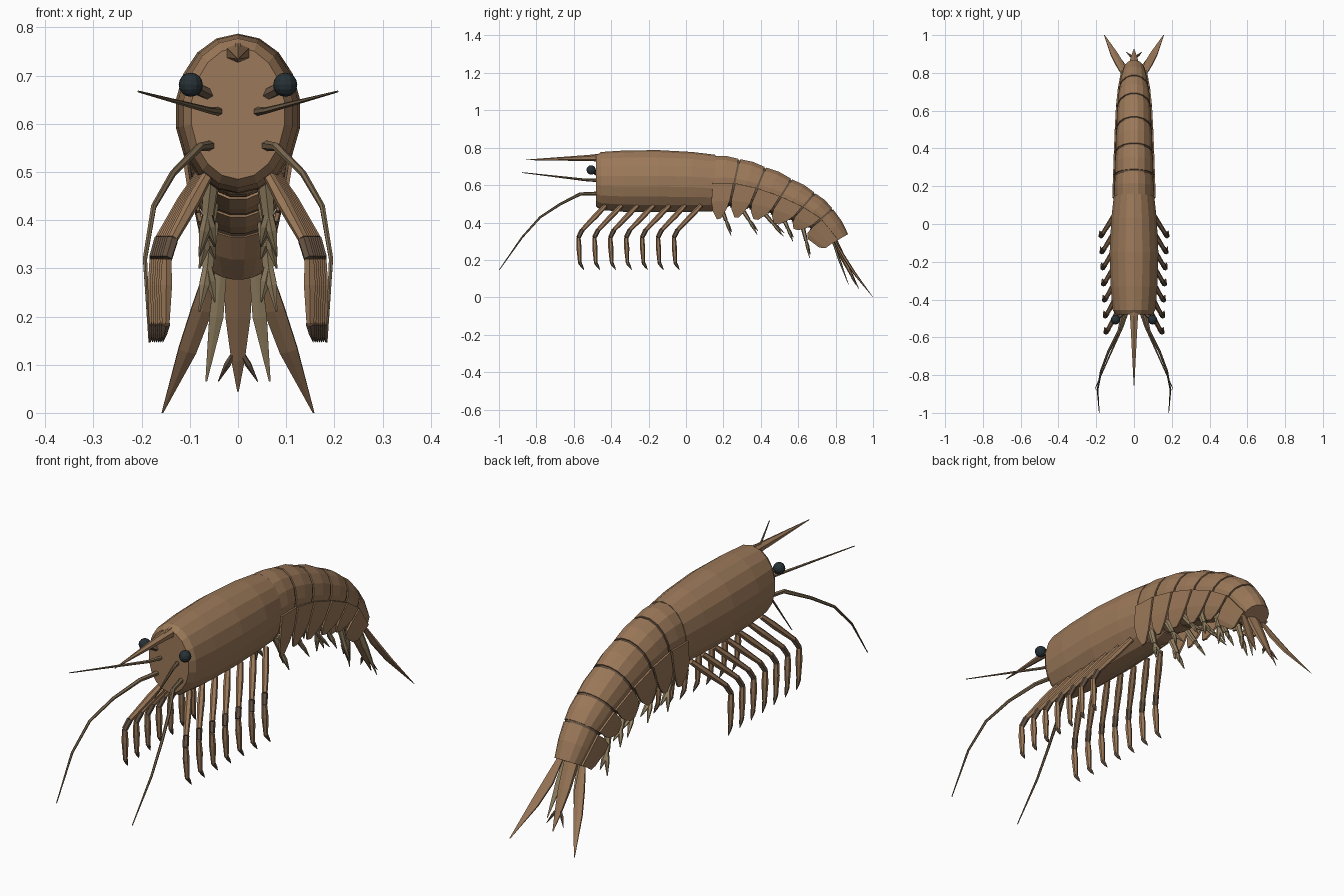
import bpy
from math import sin, cos, pi, radians
from mathutils import Vector

if "Cube" in bpy.data.objects:
    bpy.data.objects.remove(bpy.data.objects["Cube"])


def material(name, rgb):
    m = bpy.data.materials.new(name)
    m.diffuse_color = (*rgb, 1)
    m.use_nodes = True
    m.node_tree.nodes["Principled BSDF"].inputs["Base Color"].default_value = m.diffuse_color
    return m


SHELL = material("shell_brown", (0.33, 0.19, 0.10))
DARK = material("dark_brown", (0.13, 0.085, 0.055))
TAN = material("tan", (0.33, 0.25, 0.14))
FEELER = material("feeler_brown", (0.20, 0.14, 0.08))
EYE = material("eye_black", (0.02, 0.03, 0.035))


def make(name, verts, faces, mat):
    me = bpy.data.meshes.new(name)
    me.from_pydata(verts, [], faces)
    me.materials.append(mat)
    ob = bpy.data.objects.new(name, me)
    bpy.context.collection.objects.link(ob)
    return ob


def loft(name, secs, n, mat, tangents=None):
    """Skin elliptical rings; secs = [(point, half_width, half_depth), ...]."""
    pts = [Vector(s[0]) for s in secs]
    verts, faces = [], []
    for i, (p, a, b) in enumerate(secs):
        t = tangents[i] if tangents else pts[min(i + 1, len(pts) - 1)] - pts[max(i - 1, 0)]
        t = t.normalized()
        side = (Vector((1, 0, 0)) - t * t.x).normalized()
        up = side.cross(t)
        for k in range(n):
            ang = 2 * pi * (k + 0.5) / n
            verts.append(pts[i] + side * a * cos(ang) + up * b * sin(ang))
    for i in range(len(secs) - 1):
        for k in range(n):
            j = (k + 1) % n
            faces.append((i * n + k, i * n + j, (i + 1) * n + j, (i + 1) * n + k))
    last = (len(secs) - 1) * n
    faces += [tuple(reversed(range(n))), tuple(range(last, last + n))]
    # wind the faces outward
    return make(name, verts, [tuple(reversed(f)) for f in faces], mat)


def tube(name, pts, radii, n, mat, flat=1):
    return loft(name, [(p, r, r * flat) for p, r in zip(pts, radii)], n, mat)


# Carapace: (y, centre z, half width, half height)
shell = [(-0.48, 0.622, 0.098, 0.137), (-0.455, 0.622, 0.115, 0.155), (-0.33, 0.621, 0.126, 0.164),
         (-0.15, 0.621, 0.131, 0.166), (0.03, 0.617, 0.122, 0.160), (0.15, 0.61, 0.108, 0.152)]
loft("carapace", [((0, y, z), a, b) for y, z, a, b in shell], 18, SHELL)

# Rostrum spike with a small ridge
tube("rostrum", [(0, -0.44, 0.748), (0, -0.52, 0.745), (0, -0.855, 0.735)], [0.03, 0.022, 0.002], 6, SHELL, 0.75)
tube("rostrum_ridge", [(0, -0.40, 0.772), (0, -0.50, 0.757), (0, -0.62, 0.745)], [0.008, 0.008, 0.002], 4, SHELL)

# Abdomen joints: (top y, top z, slope, half width, half height)
joints = [(0.145, 0.76, 3, 0.105, 0.148), (0.285, 0.742, 12, 0.101, 0.134), (0.425, 0.698, 22, 0.097, 0.123),
          (0.565, 0.635, 32, 0.092, 0.112), (0.69, 0.56, 41, 0.086, 0.100), (0.785, 0.475, 50, 0.076, 0.083),
          (0.87, 0.335, 60, 0.058, 0.062)]


def joint(i):
    y, z, slope, a, b = joints[i]
    s = radians(slope)
    t, up = Vector((0, cos(s), -sin(s))), Vector((0, sin(s), cos(s)))
    return Vector((0, y, z)) - up * b, t, up, a, b


swim_tips = [(0.245, 0.33), (0.385, 0.335), (0.525, 0.325), (0.575, 0.30), (0.665, 0.21)]
for i in range(6):
    c0, t0, u0, a0, b0 = joint(i)
    c1, t1, u1, a1, b1 = joint(i + 1)
    n = i + 1
    m = (c0 + c1) / 2
    mt = (t0 + t1) / 2
    # Abdomen ring, slightly arched and narrowed at its rear
    loft(f"abdomen_ring_{n}", [(c0 + t0 * 0.006, a0, b0),
                               (m, (a0 + a1) / 2 + 0.003, (b0 + b1) / 2 + 0.007),
                               (c1 - t1 * 0.004, a1, b1)], 16, SHELL, [t0, mt, t1])
    if i:  # dark joint membrane
        loft(f"joint_membrane_{n}", [(c0 - t0 * 0.012, a0 * 0.95, b0 * 0.95),
                                     (c0 + t0 * 0.012, a0 * 0.95, b0 * 0.95)], 16, DARK, [t0, t0])
    for s, sn in ((1, "left"), (-1, "right")):
        # Hanging pointed side plate
        rows = [(0.0, 0.05, 0.97, 1.03), (0.7, 0.04, 0.97, 1.0), (1.05, 0.15, 0.88, 0.93), (1.38, 0.42, 0.66, 0.84)]
        if i == 5:
            rows[2:] = [(1.3, 0.1, 1.0, 0.95), (1.6, 0.3, 0.85, 0.85)]
        verts = []
        for v, ua, ub, w in rows:
            for u in (ua, ub):
                p = c0.lerp(c1, u) - u0.lerp(u1, u) * v * (b0 + (b1 - b0) * u)
                p.x = s * (w * (a0 + (a1 - a0) * u) + 0.003)
                verts.append(p)
        plate = make(f"side_plate_{n}_{sn}", verts, [(k, k + 1, k + 3, k + 2) for k in (0, 2, 4)], SHELL)
        mod = plate.modifiers.new("thickness", "SOLIDIFY")
        mod.thickness, mod.offset = 0.008, 0
        # Swimming leg
        if i < 5:
            p = m - (u0 + u1) / 2 * (b0 + b1) * 0.42
            y, z = swim_tips[i]
            tip = Vector((s * 0.072, y, z))
            p.x = s * 0.055
            k = p.lerp(tip, 0.5)
            for j, x in enumerate((0.048, 0.08)):
                end = Vector((s * x, y - 0.004 * j, z + 0.02 * (1 - j)))
                tube(f"swimmeret_blade_{n}_{j}_{sn}", [k, k.lerp(end, 0.4), end], [0.010, 0.012, 0.002], 6, TAN, 0.7)
            tube(f"swimmeret_base_{n}_{sn}", [p, k], [0.018, 0.014], 6, TAN, 0.7)

# Telson
tube("telson", [(0, 0.79, 0.31), (0, 0.845, 0.20), (0, 0.89, 0.11), (0, 0.925, 0.045)],
     [0.036, 0.030, 0.016, 0.002], 6, SHELL, 0.45)

# Paired walking legs, feelers, eyes and tail fan
for s, sn in ((1, "left"), (-1, "right")):
    tube(f"telson_spine_{sn}", [(s * 0.01, 0.885, 0.12), (s * 0.022, 0.893, 0.10), (s * 0.041, 0.91, 0.065)],
         [0.006, 0.007, 0.001], 5, DARK)
    tube(f"outer_tail_fan_{sn}", [(s * 0.052, 0.79, 0.31), (s * 0.075, 0.845, 0.215), (s * 0.105, 0.90, 0.13),
                                 (s * 0.157, 1.0, 0.0)], [0.014, 0.025, 0.022, 0.002], 6, SHELL, 0.35)
    tube(f"inner_tail_fan_{sn}", [(s * 0.035, 0.785, 0.30), (s * 0.045, 0.82, 0.20), (s * 0.066, 0.87, 0.065)],
         [0.014, 0.017, 0.002], 6, TAN, 0.4)

    for i in range(7):
        f = i / 6
        y = -0.43 + 0.51 * f      # attachment along the belly
        x = 0.148 + 0.026 * f     # knee spread
        hip = Vector((s * (0.065 + 0.015 * f), y, 0.49))
        elbow = Vector((s * (x - 0.012), y - 0.125, 0.36))
        knee = Vector((s * x, y - 0.145, 0.32))
        ankle = Vector((s * (x + 0.002), y - 0.138, 0.185))
        toe = Vector((s * (x + 0.008), y - 0.115, 0.147))
        tube(f"leg_upper_{i+1}_{sn}", [hip, hip.lerp(elbow, 0.4), elbow], [0.012, 0.015, 0.011], 6, SHELL)
        tube(f"leg_knee_{i+1}_{sn}", [elbow, knee], [0.013, 0.012], 6, DARK)
        tube(f"leg_lower_{i+1}_{sn}", [knee, knee.lerp(ankle, 0.4), ankle], [0.011, 0.014, 0.009], 6, SHELL)
        tube(f"leg_claw_{i+1}_{sn}", [ankle, ankle.lerp(toe, 0.5), toe], [0.010, 0.007, 0.001], 6, DARK)

    tube(f"long_feeler_{sn}", [(s * 0.055, -0.46, 0.555), (s * 0.08, -0.567, 0.552), (s * 0.135, -0.674, 0.497),
                               (s * 0.175, -0.78, 0.428), (s * 0.193, -0.877, 0.32), (s * 0.184, -0.998, 0.147)],
         [0.011, 0.009, 0.007, 0.006, 0.005, 0.002], 6, FEELER)
    tube(f"short_feeler_{sn}", [(s * 0.035, -0.46, 0.625), (s * 0.06, -0.54, 0.628), (s * 0.207, -0.875, 0.667)],
         [0.010, 0.007, 0.002], 6, FEELER)
    tube(f"eye_stalk_{sn}", [(s * 0.06, -0.47, 0.66), (s * 0.098, -0.507, 0.68)], [0.013, 0.012], 6, DARK)
    bpy.ops.mesh.primitive_uv_sphere_add(segments=12, ring_count=8, radius=0.025, location=(s * 0.098, -0.507, 0.681))
    eye = bpy.context.object
    eye.name = f"eye_{sn}"
    eye.data.materials.append(EYE)
